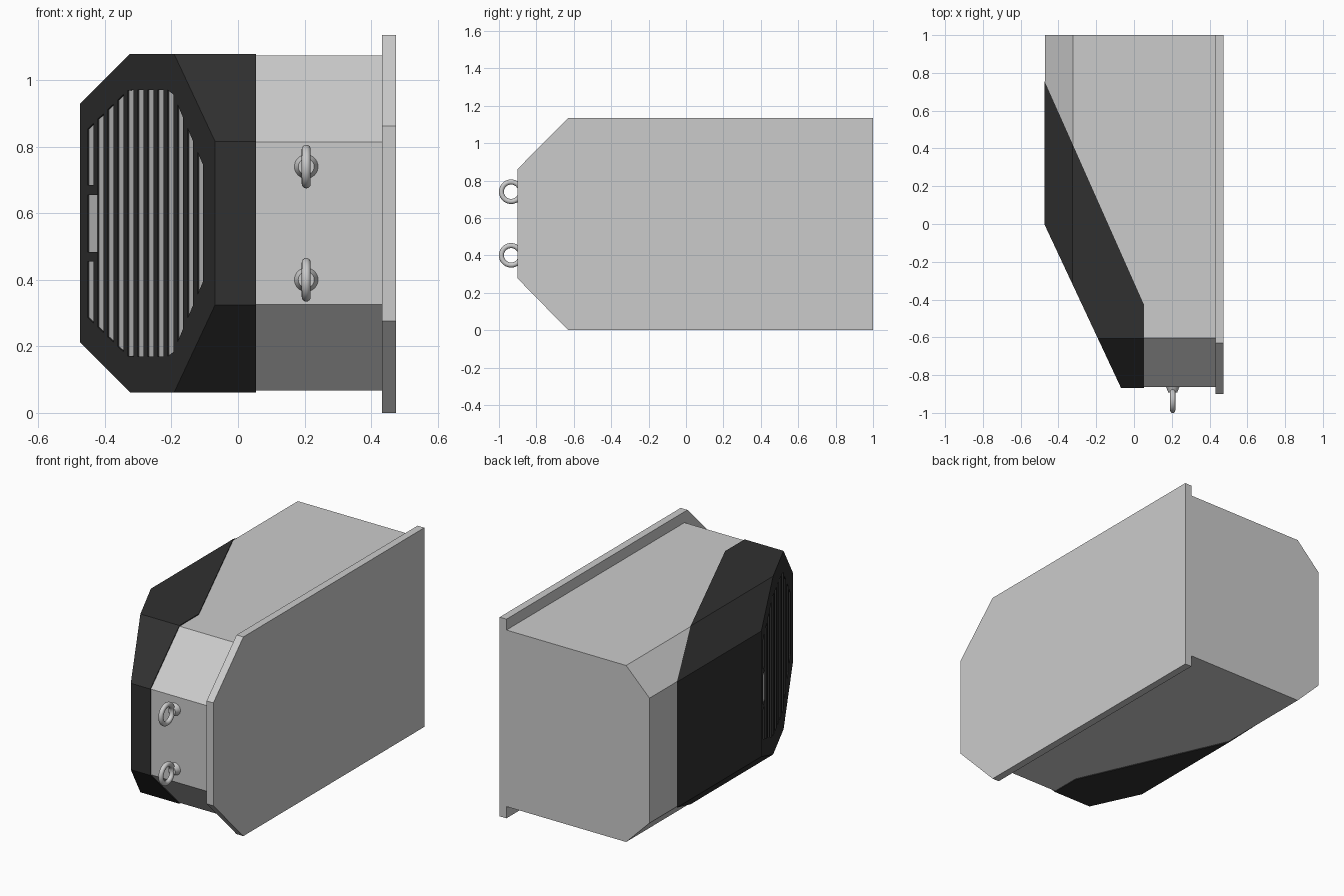
import bpy, bmesh, math
from mathutils import Vector

if "Cube" in bpy.data.objects:
    bpy.data.objects.remove(bpy.data.objects["Cube"])

MID = 0.57                                   # mid height of the housing
P0, P1 = Vector((-0.475, 0, 0)), Vector((-0.07, -0.865, 0))
T = (P1 - P0).normalized()                   # along the slanted grille face
N = Vector((T.y, -T.x, 0))                   # outward normal of that face

black = bpy.data.materials.new("black_paint")
black.diffuse_color = (0.03, 0.03, 0.03, 1)
black.use_nodes = True
black.node_tree.nodes["Principled BSDF"].inputs["Base Color"].default_value = black.diffuse_color


def make(name, bm, mat=None):
    bmesh.ops.recalc_face_normals(bm, faces=bm.faces)
    me = bpy.data.meshes.new(name)
    bm.to_mesh(me)
    bm.free()
    ob = bpy.data.objects.new(name, me)
    bpy.context.collection.objects.link(ob)
    if mat:
        me.materials.append(mat)
    return ob


def prism(bm, pts, shift):
    lo = [bm.verts.new(p) for p in pts]
    hi = [bm.verts.new(Vector(p) + Vector(shift)) for p in pts]
    bm.faces.new(lo[::-1])
    bm.faces.new(hi)
    for i in range(len(pts)):
        j = (i + 1) % len(pts)
        bm.faces.new((lo[i], lo[j], hi[j], hi[i]))


def slice_off(bm, point, normal):
    geom = bm.verts[:] + bm.edges[:] + bm.faces[:]
    cut = bmesh.ops.bisect_plane(bm, geom=geom, plane_co=point, plane_no=normal,
                                 clear_outer=True, dist=1e-6)["geom_cut"]
    edges = [e for e in cut if isinstance(e, bmesh.types.BMEdge)]
    bmesh.ops.holes_fill(bm, edges=edges, sides=0)


def housing(inset):
    """Box with chamfered edges and a slanted front corner."""
    i = inset
    x0, y0, z0, z1 = -0.475 + i, -0.867 + i, 0.062 + i, 1.078 - i
    bm = bmesh.new()
    prism(bm, [(x0, y0, z0), (0.432, y0, z0), (0.432, 1, z0), (x0, 1, z0)], (0, 0, z1 - z0))
    planes = [(P0, N)]
    for s in (1, -1):
        planes.append((Vector((-0.475, 0, MID + s * 0.358)), Vector((-1, 0, s))))
        planes.append((Vector((0, -0.867, MID + s * 0.246)), Vector((0, -1, s))))
    for p, n in planes:
        n = n.normalized()
        slice_off(bm, p - n * i, n)
    return bm


# grey housing
make("housing", housing(0.005))

# black cover over the slanted corner
bm = housing(0)
a, b = Vector((-0.475, 0.76, 0)), Vector((0.054, -0.43, 0))
slice_off(bm, a, Vector((a.y - b.y, b.x - a.x, 0)).normalized())
slice_off(bm, b, Vector((1, 0, 0)))
cover = make("grille_cover", bm, black)


# vent slots cut through the cover, clipped to an octagon
def half_height(x):
    return min(0.40, 0.285 + (x + 0.45) * 0.96, 0.175 + (-0.105 - x) * 2.37)


def face_point(x, z):
    p = P0 + (P1 - P0) * ((x - P0.x) / (P1.x - P0.x))
    return Vector((p.x, p.y, z)) + N * 0.02


bm = bmesh.new()


def slot(x0, x1, bottom0, bottom1, top1, top0):
    pts = [face_point(x0, bottom0), face_point(x1, bottom1),
           face_point(x1, top1), face_point(x0, top0)]
    prism(bm, pts, -N * 0.032)


for k in range(12):
    x0 = -0.4515 + 0.03 * k
    x1 = x0 + 0.017
    h0, h1 = half_height(x0), half_height(x1)
    if k:
        slot(x0, x1, MID - h0, MID - h1, MID + h1, MID + h0)
    else:                                    # first slot is interrupted by the latch window
        slot(x0, x1, MID - h0, MID - h1, 0.455, 0.455)
        slot(x0, x1, 0.685, 0.685, MID + h1, MID + h0)
        slot(x0, -0.4225, 0.483, 0.483, 0.655, 0.655)
cutter = make("slot_cutter", bm)
cutter.hide_render = True
cutter.hide_set(True)
mod = cover.modifiers.new("slots", "BOOLEAN")
mod.operation = "DIFFERENCE"
mod.solver = "EXACT"
mod.object = cutter

# mounting plate
bm = bmesh.new()
outline = [(1, 0), (1, 1.135), (-0.63, 1.135), (-0.9, 0.862), (-0.9, 0.276), (-0.63, 0)]
prism(bm, [(0.432, y, z) for y, z in outline], (0.043, 0, 0))
make("mounting_plate", bm)

# lifting eyes with collars
for n, z in enumerate((0.40, 0.74)):
    bpy.ops.mesh.primitive_torus_add(location=(0.205, -0.935, z), rotation=(0, math.pi / 2, 0),
                                     major_radius=0.052, minor_radius=0.0135,
                                     major_segments=40, minor_segments=16)
    bpy.context.object.name = f"lifting_eye_{n + 1}"
    bpy.ops.object.shade_smooth_by_angle()
    bpy.ops.mesh.primitive_cone_add(vertices=32, radius1=0.036, radius2=0.024, depth=0.03,
                                    location=(0.205, -0.876, z), rotation=(math.pi / 2, 0, 0))
    bpy.context.object.name = f"eye_collar_{n + 1}"
    bpy.ops.object.shade_smooth_by_angle()
